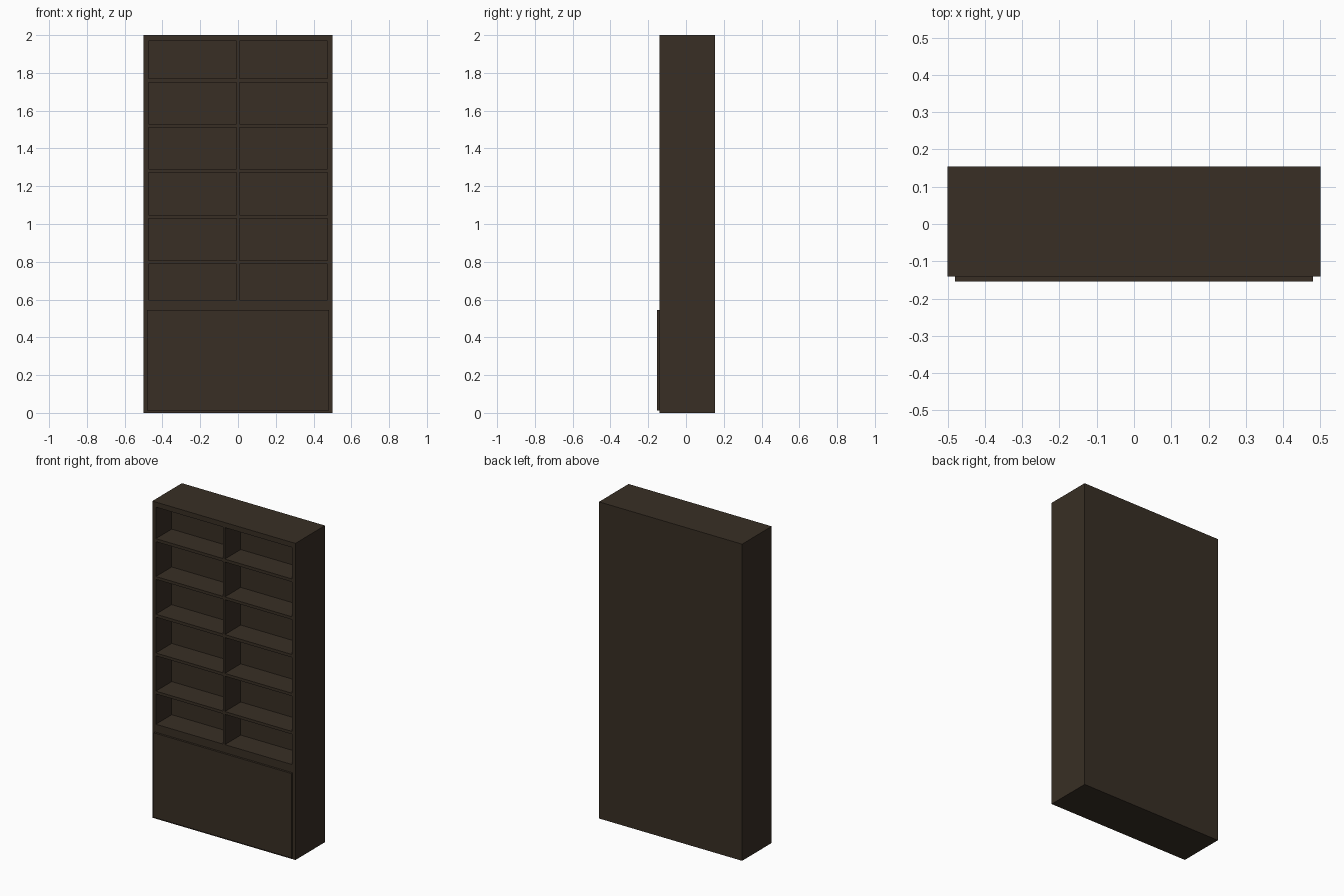
import bpy

if "Cube" in bpy.data.objects:
    bpy.data.objects.remove(bpy.data.objects["Cube"])

def material(name, col):
    m = bpy.data.materials.new(name)
    m.diffuse_color = (*col, 1)
    m.use_nodes = True
    m.node_tree.nodes["Principled BSDF"].inputs["Base Color"].default_value = m.diffuse_color
    return m

wood = material("dark_brown_wood", (0.040, 0.028, 0.018))

FRONT, BACK, INNER = -0.141, 0.154, 0.017

def box(name, x0, x1, y0, y1, z0, z1, mat=wood):
    v = [(x, y, z) for x in (x0, x1) for y in (y0, y1) for z in (z0, z1)]
    f = [(0, 1, 3, 2), (4, 6, 7, 5), (0, 4, 5, 1),
         (2, 3, 7, 6), (0, 2, 6, 4), (1, 5, 7, 3)]
    me = bpy.data.meshes.new(name)
    me.from_pydata(v, [], f)
    me.materials.append(mat)
    ob = bpy.data.objects.new(name, me)
    bpy.context.collection.objects.link(ob)
    return ob

# Carcass: sides, back, top, lower cabinet
for s, n in ((-1, "left"), (1, "right")):
    a, b = sorted((s * 0.5, s * 0.475))
    box("side_" + n, a, b, FRONT, INNER, 0.557, 2.0)
box("back_panel", -0.5, 0.5, INNER, BACK, 0, 2.0)
box("top_rail", -0.475, 0.475, FRONT, INNER, 1.968, 2.0)
box("bottom_rail", -0.475, 0.475, FRONT, INNER, 0.557, 0.597)
box("lower_cabinet", -0.5, 0.5, FRONT, INNER, 0, 0.557)

# Centre divider and shelves
box("divider", -0.007, 0.007, FRONT, INNER, 0.597, 1.968)
for z0, z1 in ((0.788, 0.806), (1.029, 1.047), (1.273, 1.292), (1.512, 1.530), (1.750, 1.769)):
    for s, n in ((-1, "left"), (1, "right")):
        a, b = sorted((s * 0.007, s * 0.475))
        box("shelf_" + n, a, b, FRONT, INNER, z0, z1)

# Front flap
box("front_flap", -0.481, 0.481, -0.154, FRONT, 0.012, 0.546)
